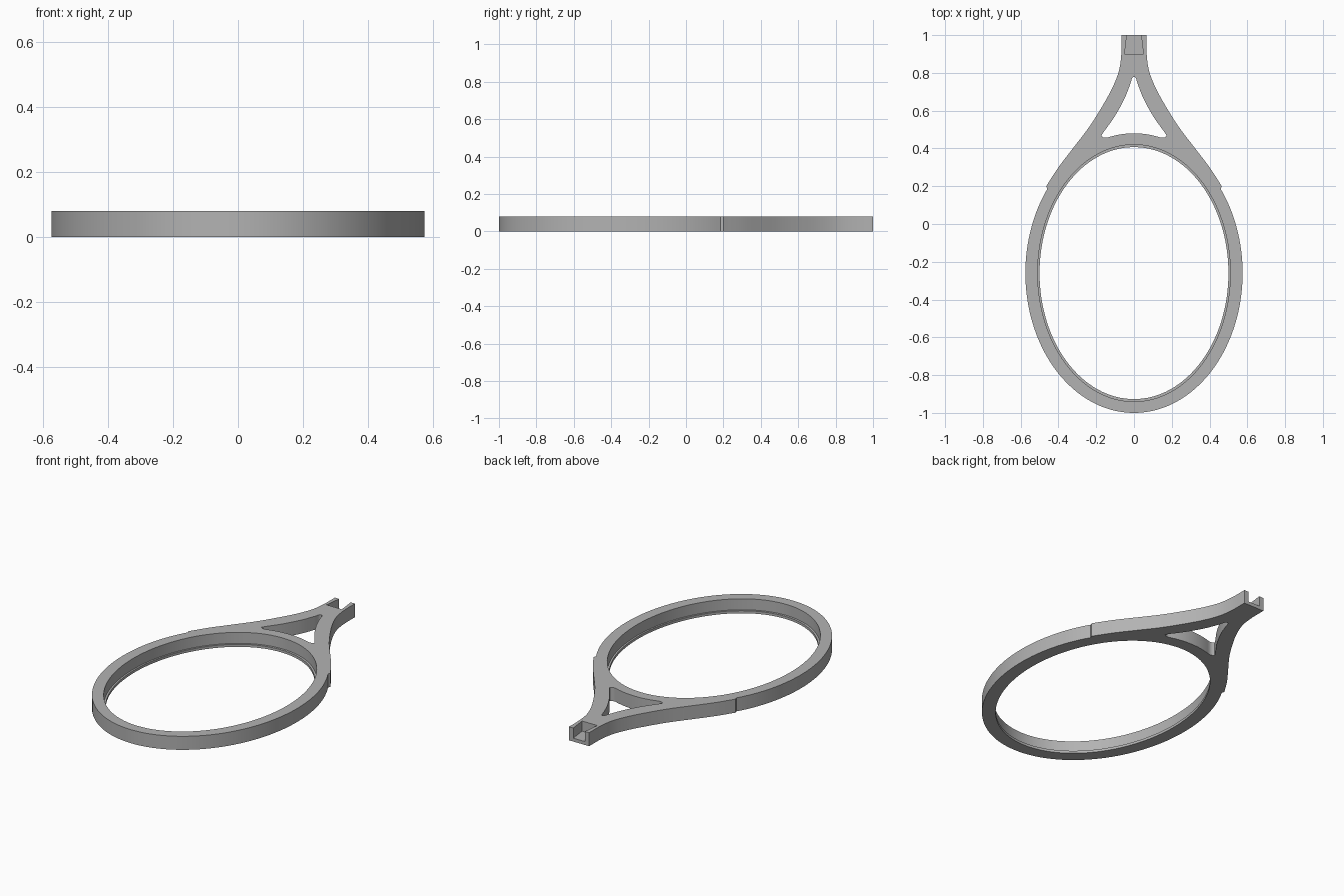
import bpy, bmesh
from math import sin, cos, radians
from mathutils import Vector

if "Cube" in bpy.data.objects:
    bpy.data.objects.remove(bpy.data.objects["Cube"], do_unlink=True)

HEIGHT = 0.08
CENTRE_Y = -0.26

grey = bpy.data.materials.new("plain grey")
grey.use_nodes = True
colour = (0.45, 0.45, 0.45, 1)
grey.diffuse_color = colour
grey.node_tree.nodes["Principled BSDF"].inputs["Base Color"].default_value = colour


def ellipse(rx, ry, start=0, end=360, steps=128, closed=True):
    """Points along an elliptical arc around the ring centre."""
    count = steps if closed else steps + 1
    angles = [radians(start + (end - start) * i / steps) for i in range(count)]
    return [(rx * cos(a), CENTRE_Y + ry * sin(a)) for a in angles]


def smooth_path(points, steps=6):
    """Catmull-Rom curve through a few points."""
    p = [Vector(q) for q in points]
    p = [2 * p[0] - p[1]] + p + [2 * p[-1] - p[-2]]
    path = []
    for a, b, c, d in zip(p, p[1:], p[2:], p[3:]):
        for i in range(steps):
            t = i / steps
            path.append(0.5 * (2 * b + (c - a) * t + (2 * a - 5 * b + 4 * c - d) * t * t
                               + (3 * b - a - 3 * c + d) * t ** 3))
    path.append(p[-2])
    return [tuple(q) for q in path]


def mirrored(points):
    return [(-x, y) for x, y in reversed(points)]


def prism(name, outline, low, high):
    """Extrude a flat outline between two heights."""
    bm = bmesh.new()
    base = bm.faces.new([bm.verts.new((x, y, low)) for x, y in outline])
    top = bmesh.ops.extrude_face_region(bm, geom=[base])["geom"]
    verts = [v for v in top if isinstance(v, bmesh.types.BMVert)]
    bmesh.ops.translate(bm, verts=verts, vec=(0, 0, high - low))
    bmesh.ops.recalc_face_normals(bm, faces=bm.faces)
    mesh = bpy.data.meshes.new(name)
    bm.to_mesh(mesh)
    bm.free()
    mesh.materials.append(grey)
    obj = bpy.data.objects.new(name, mesh)
    bpy.context.collection.objects.link(obj)
    return obj


# Outer body: oval ring flowing into a narrow neck
neck = smooth_path([(0.465, 0.2), (0.4, 0.3), (0.32, 0.405), (0.24, 0.51),
                    (0.17, 0.62), (0.115, 0.72), (0.08, 0.81), (0.067, 0.9), (0.066, 1)])
ring = ellipse(0.575, 0.74, 143, 397, 110, closed=False)
frame = prism("oval_frame", ring + neck + mirrored(neck), 0, HEIGHT)

# Triangular window between the neck arms and the ring
arm = smooth_path([(0.155, 0.457), (0.168, 0.462), (0.168, 0.476), (0.105, 0.565),
                   (0.052, 0.66), (0.022, 0.735), (0.01, 0.772), (0, 0.78)], 5)
sill = ellipse(0.575, 0.74, 106, 74, 20, closed=False)[1:-1]
window = arm + mirrored(arm)[1:] + sill

# Tapered socket open at the neck end
socket = [(-0.05, 0.9), (0.05, 0.9), (0.036, 1.014), (-0.036, 1.014)]

# Cut the openings, leaving a thin lip at the bottom of the ring
cutters = [
    prism("opening_cutter", ellipse(0.5, 0.667), -0.1, 0.2),
    prism("recess_cutter", ellipse(0.51, 0.68), 0.015, 0.2),
    prism("window_cutter", window, -0.1, 0.2),
    prism("socket_cutter", socket, 0.02, 0.2),
]
bpy.context.view_layer.objects.active = frame
for cutter in cutters:
    cutter.hide_render = True
    cut = frame.modifiers.new(cutter.name, "BOOLEAN")
    cut.operation = "DIFFERENCE"
    cut.solver = "EXACT"
    cut.object = cutter
    bpy.ops.object.modifier_apply(modifier=cut.name)
    bpy.data.objects.remove(cutter, do_unlink=True)

# Smooth curved walls, crisp rims
bpy.ops.object.select_all(action="DESELECT")
frame.select_set(True)
bpy.ops.object.shade_smooth_by_angle(angle=radians(25))
